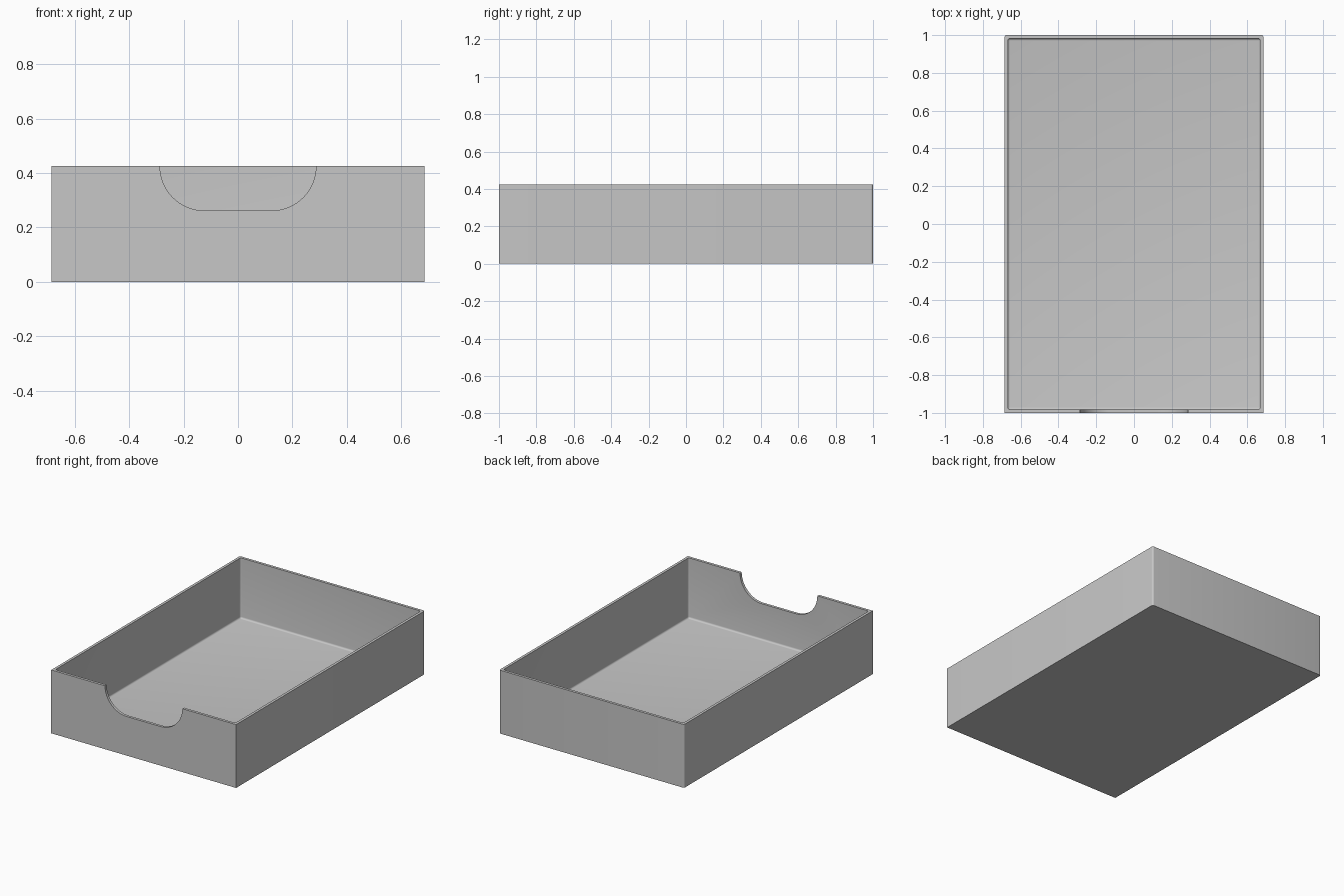
import bpy, bmesh, math

if "Cube" in bpy.data.objects:
    bpy.data.objects.remove(bpy.data.objects["Cube"])

W, L, H = 0.686, 1.0, 0.425      # half width, half length, height
WALL, FLOOR = 0.018, 0.02
FILLET = 0.012

grey = bpy.data.materials.new("light grey")
grey.diffuse_color = (0.57, 0.57, 0.57, 1)
grey.use_nodes = True
grey.node_tree.nodes["Principled BSDF"].inputs["Base Color"].default_value = grey.diffuse_color


def make_object(name, bm):
    bmesh.ops.recalc_face_normals(bm, faces=bm.faces)
    mesh = bpy.data.meshes.new(name)
    bm.to_mesh(mesh)
    bm.free()
    mesh.materials.append(grey)
    obj = bpy.data.objects.new(name, mesh)
    bpy.context.collection.objects.link(obj)
    return obj


def rounded_box(name, hx, hy, z0, z1, pick):
    """Box whose edges chosen by pick(v1, v2) get a small fillet."""
    bm = bmesh.new()
    bmesh.ops.create_cube(bm, size=2)
    for v in bm.verts:
        v.co = (v.co.x * hx, v.co.y * hy, z1 if v.co.z > 0 else z0)
    edges = [e for e in bm.edges if pick(e.verts[0].co, e.verts[1].co)]
    bmesh.ops.bevel(bm, geom=edges, offset=FILLET, segments=5,
                    profile=0.5, affect='EDGES')
    return make_object(name, bm)


def upright(a, b):
    return abs(a.z - b.z) > 0.1


# Outer block: only the two rear upright edges are rounded
tray = rounded_box("tray", W, L, 0, H,
                   lambda a, b: upright(a, b) and a.y > 0)

# Cavity: rounded upright and floor edges
cavity = rounded_box("cavity_cutter", W - WALL, L - WALL, FLOOR, H + 0.2,
                     lambda a, b: upright(a, b) or max(a.z, b.z) < H)

# Finger notch: quarter-round ends joined by a flat bottom
half, radius, steps = 0.287, 0.163, 16
right = [(half, H + 0.1)]
for i in range(steps + 1):
    t = math.pi / 2 * i / steps
    right.append((half - radius + radius * math.cos(t), H - radius * math.sin(t)))
outline = right + [(-x, z) for x, z in reversed(right)]
bm = bmesh.new()
face = bm.faces.new([bm.verts.new((x, -L - 0.1, z)) for x, z in outline])
ext = bmesh.ops.extrude_face_region(bm, geom=[face])
bmesh.ops.translate(bm, vec=(0, 0.3, 0),
                    verts=[g for g in ext["geom"] if isinstance(g, bmesh.types.BMVert)])
notch = make_object("notch_cutter", bm)

# Cut the tray and discard the cutters
for cutter in (cavity, notch):
    mod = tray.modifiers.new(cutter.name, 'BOOLEAN')
    mod.operation = 'DIFFERENCE'
    mod.solver = 'EXACT'
    mod.object = cutter
    cutter.hide_render = True
bpy.context.view_layer.update()
deps = bpy.context.evaluated_depsgraph_get()
result = bpy.data.meshes.new_from_object(tray.evaluated_get(deps))
tray.modifiers.clear()
tray.data = result
result.name = "tray"
result.materials.clear()
result.materials.append(grey)
for p in result.polygons:
    p.material_index = 0
for cutter in (cavity, notch):
    bpy.data.objects.remove(cutter)

# Smooth fillets, crisp rims
bpy.context.view_layer.objects.active = tray
tray.select_set(True)
bpy.ops.object.shade_smooth_by_angle(angle=math.radians(30))
